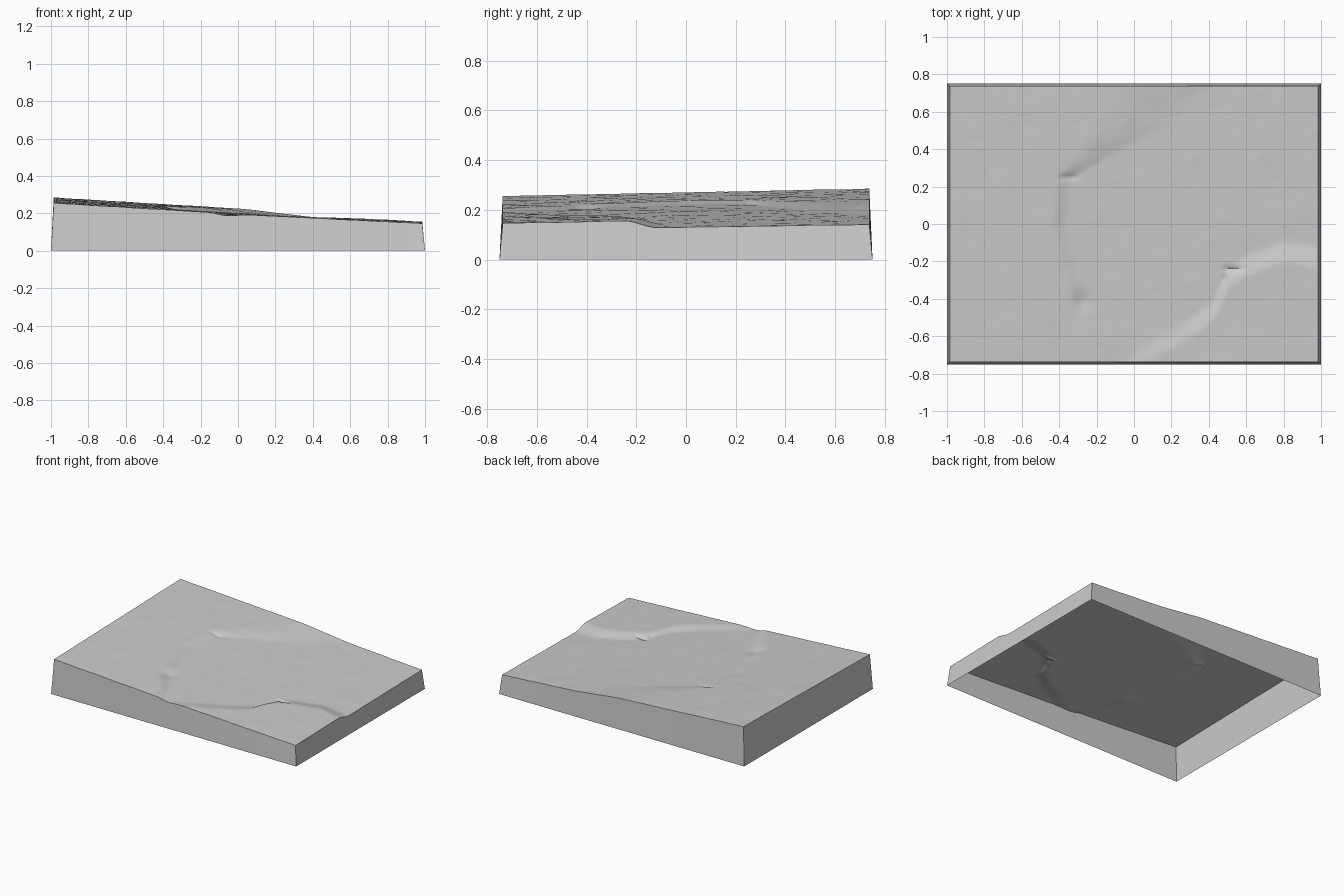
import bpy, bmesh, math
from mathutils import Vector, noise

cube = bpy.data.objects.get("Cube")
if cube:
    bpy.data.objects.remove(cube)

NX, NY = 180, 136          # grid cells
HX, HY = 0.985, 0.737      # half size of the ground
FLARE = 0.014              # how far the skirt spreads at its foot

# Scarp lines: (y, x) for the west bank, (x, y) for the south-east bank
WEST = [(-0.74, -0.11), (-0.55, -0.21), (-0.42, -0.29), (-0.2, -0.35),
        (0, -0.4), (0.25, -0.37), (0.45, -0.1), (0.74, 0.2)]
SOUTH = [(-0.06, -0.78), (0.02, -0.72), (0.25, -0.59), (0.43, -0.46),
         (0.5, -0.29), (0.6, -0.22), (0.8, -0.15), (0.99, -0.18)]


def along(line, t):
    """Linear interpolation along a list of points, clamped at both ends."""
    if t <= line[0][0]:
        return line[0][1]
    for (a, va), (b, vb) in zip(line, line[1:]):
        if t <= b:
            return va + (vb - va) * (t - a) / (b - a)
    return line[-1][1]


def smooth(d, width):
    t = min(max(d / width + 0.5, 0), 1)
    return t * t * (3 - 2 * t)


def dent(x, y, cx, cy, rx, ry):
    return math.exp(-((x - cx) / rx) ** 2 - ((y - cy) / ry) ** 2)


def height(x, y):
    valley = 0.196 - 0.067 * x + 0.015 * y
    west = 0.270 - 0.06 * (x + HX) + 0.02 * y
    south = 0.195 - 0.05 * x + 0.02 * (y + HY)
    # banks rise from the valley floor
    width = 0.09 + 0.4 * smooth(y - 0.4, 0.4)
    on_west = smooth(along(WEST, y) - x, width)
    on_south = smooth(along(SOUTH, x) - y, 0.13) * smooth(x + 0.03, 0.06)
    z = valley + (west - valley) * on_west
    z += (south - z) * on_south
    # small gullies in the banks
    z -= 0.012 * dent(x, y, 0.53, -0.24, 0.05, 0.012)
    z -= 0.008 * dent(x, y, 0.49, -0.29, 0.012, 0.03)
    z -= 0.006 * dent(x, y, -0.35, 0.25, 0.05, 0.015)
    z -= 0.010 * dent(x, y, -0.28, -0.42, 0.05, 0.06)
    # fine ground roughness
    return z + 0.0015 * noise.fractal(Vector((x * 7, y * 7, 0)), 1.0, 2.0, 3)


def material(name, value):
    mat = bpy.data.materials.new(name)
    mat.use_nodes = True
    colour = (value, value, value, 1)
    mat.diffuse_color = colour
    mat.node_tree.nodes["Principled BSDF"].inputs["Base Color"].default_value = colour
    return mat


def finish(bm, name, mat, angle):
    mesh = bpy.data.meshes.new(name)
    bm.to_mesh(mesh)
    bm.free()
    mesh.materials.append(mat)
    obj = bpy.data.objects.new(name, mesh)
    bpy.context.collection.objects.link(obj)
    bpy.ops.object.select_all(action='DESELECT')
    obj.select_set(True)
    bpy.context.view_layer.objects.active = obj
    bpy.ops.object.shade_smooth_by_angle(angle=math.radians(angle))
    return obj


grey = material("stone grey", 0.6)

# Ground surface
bm = bmesh.new()
bmesh.ops.create_grid(bm, x_segments=NX, y_segments=NY, size=1)
for v in bm.verts:
    v.co.x *= HX
    v.co.y *= HY
    v.co.z = height(v.co.x, v.co.y)
ground_rim = [(e.verts[0].co.copy(), e.verts[1].co.copy())
              for e in bm.edges if e.is_boundary]
finish(bm, "ground", grey, 40)


# Flared skirt below the rim, open underneath
def foot(p):
    sx = (HX + FLARE + 0.001) / HX
    sy = (HY + FLARE - 0.001) / HY
    return Vector((p.x * sx, p.y * sy, 0))


bm = bmesh.new()
for a, b in ground_rim:
    quad = [a, b, foot(b), foot(a)]
    face = bm.faces.new([bm.verts.new(p) for p in quad])
    face.normal_update()
    if face.normal.dot(face.calc_center_median()) < 0:
        face.normal_flip()
bmesh.ops.remove_doubles(bm, verts=bm.verts, dist=0.0001)
finish(bm, "skirt", grey, 30)
